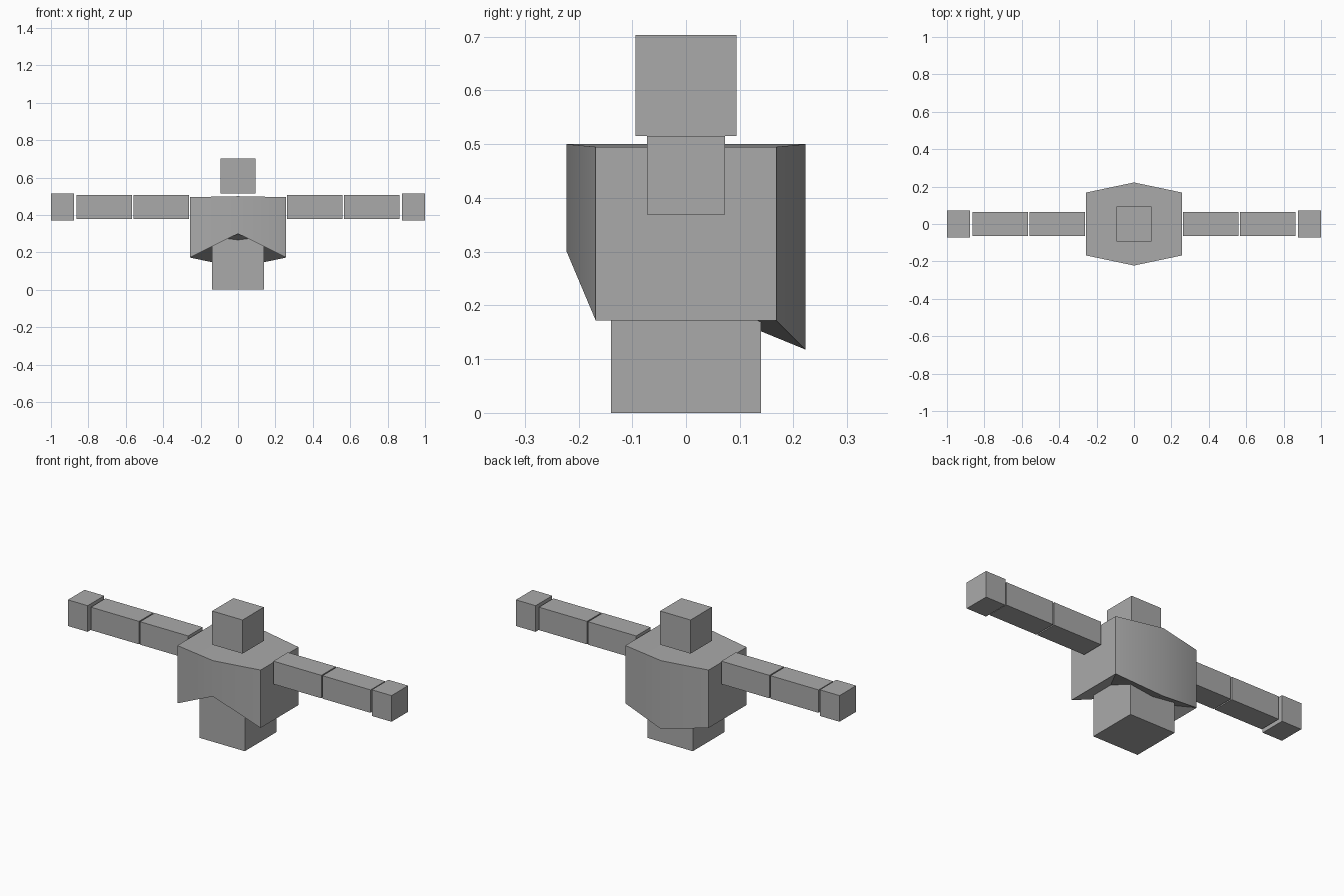
import bpy, bmesh

if "Cube" in bpy.data.objects:
    bpy.data.objects.remove(bpy.data.objects["Cube"])

grey = bpy.data.materials.new("mid grey")
grey.diffuse_color = (0.4, 0.4, 0.4, 1)
grey.use_nodes = True
grey.node_tree.nodes["Principled BSDF"].inputs["Base Color"].default_value = grey.diffuse_color


def finish(name, bm):
    """Turn a bmesh into a named grey object."""
    bmesh.ops.recalc_face_normals(bm, faces=bm.faces)
    mesh = bpy.data.meshes.new(name)
    bm.to_mesh(mesh)
    bm.free()
    mesh.materials.append(grey)
    obj = bpy.data.objects.new(name, mesh)
    bpy.context.collection.objects.link(obj)
    return obj


def box(name, x0, x1, half_y, z0, z1):
    """Axis-aligned block, centred on y = 0."""
    bm = bmesh.new()
    bmesh.ops.create_cube(bm, size=1)
    for v in bm.verts:
        v.co = ((x0 + x1) / 2 + v.co.x * (x1 - x0),
                v.co.y * 2 * half_y,
                (z0 + z1) / 2 + v.co.z * (z1 - z0))
    return finish(name, bm)


# Head and hips
box("head", -0.094, 0.094, 0.094, 0.515, 0.703)
box("hips", -0.14, 0.14, 0.14, 0.0, 0.28)

# Arms: two segments and a hand on each side
for side, s in (("left", 1), ("right", -1)):
    for part, a, b, half, z0, z1 in (
            ("upper_arm", 0.263, 0.56, 0.064, 0.379, 0.507),
            ("forearm", 0.567, 0.864, 0.064, 0.379, 0.507),
            ("hand", 0.878, 1.0, 0.073, 0.369, 0.515)):
        x0, x1 = sorted((s * a, s * b))
        box(f"{side}_{part}", x0, x1, half, z0, z1)

# Torso: six-sided column with a raised front hem and a dropped back hem
# Each column: x, y, hem height, top height
columns = [(0, -0.222, 0.30, 0.50), (0.257, -0.168, 0.172, 0.495),
           (0.257, 0.168, 0.172, 0.495), (0, 0.222, 0.118, 0.50),
           (-0.257, 0.168, 0.172, 0.495), (-0.257, -0.168, 0.172, 0.495)]
bm = bmesh.new()
low = [bm.verts.new((x, y, z)) for x, y, z, _ in columns]
top = [bm.verts.new((x, y, z)) for x, y, _, z in columns]
for i in range(6):
    j = (i + 1) % 6
    bm.faces.new((low[i], low[j], top[j], top[i]))
# Underside and top fan out from the front point
for ring in (low, top):
    for i in range(1, 5):
        bm.faces.new((ring[0], ring[i], ring[i + 1]))
torso = finish("torso", bm)
bpy.ops.object.select_all(action='DESELECT')
torso.select_set(True)
bpy.context.view_layer.objects.active = torso
bpy.ops.object.shade_smooth_by_angle(angle=0.53)
